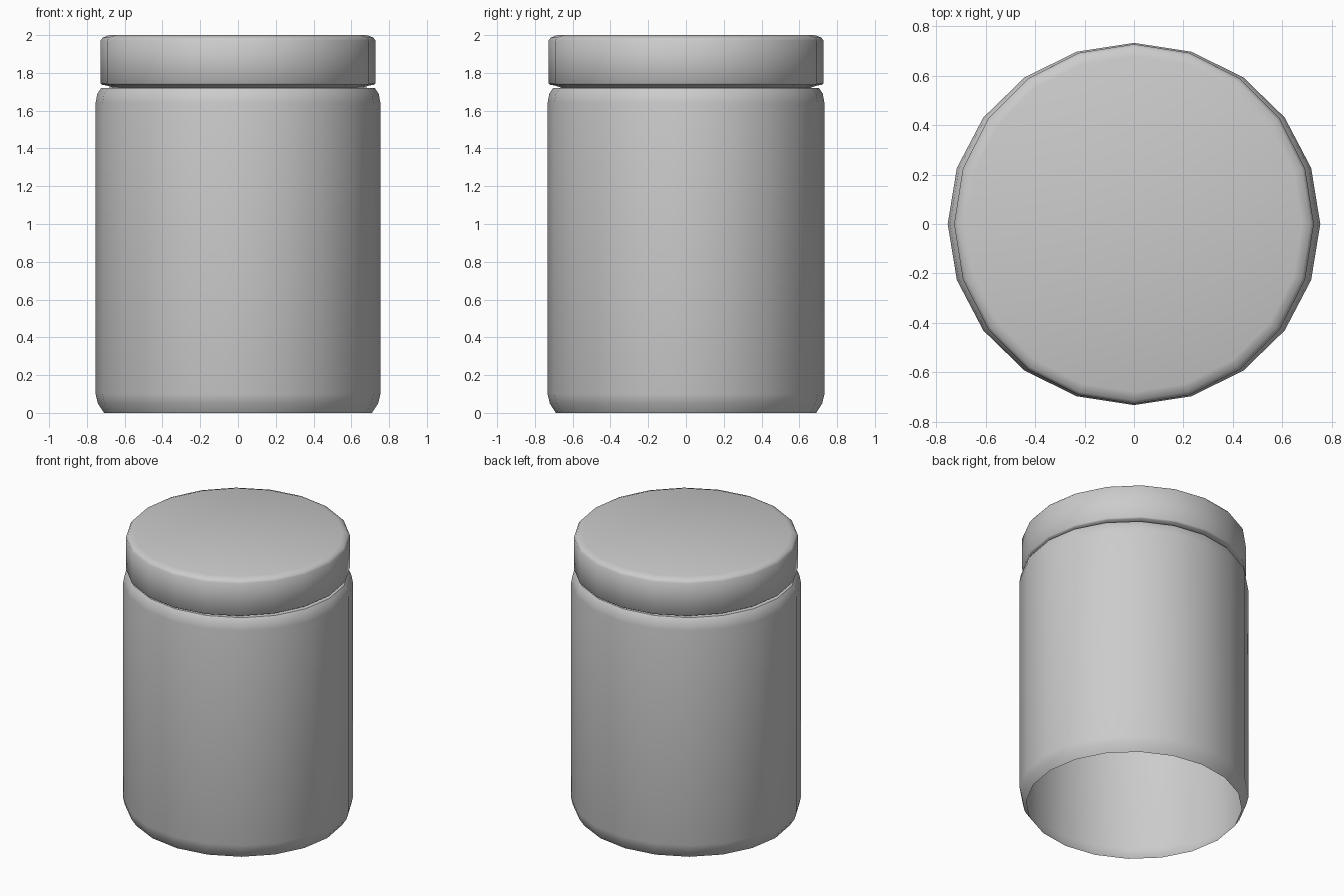
import bpy, bmesh, math

if "Cube" in bpy.data.objects:
    bpy.data.objects.remove(bpy.data.objects["Cube"])

SIDES = 20


def lathe(name, profile, y_scale=1.0, cap_top=False):
    """Revolve a bottom-to-top (radius, z) profile into a 20-sided shell."""
    bm = bmesh.new()
    rings = []
    for r, z in profile:
        ring = []
        for i in range(SIDES):
            a = 2 * math.pi * i / SIDES
            ring.append(bm.verts.new((r * math.cos(a), r * math.sin(a) * y_scale, z)))
        rings.append(ring)
    for low, high in zip(rings, rings[1:]):
        for i in range(SIDES):
            j = (i + 1) % SIDES
            bm.faces.new((low[i], low[j], high[j], high[i]))
    if cap_top:
        bm.faces.new(rings[-1])
    mesh = bpy.data.meshes.new(name)
    bm.to_mesh(mesh)
    bm.free()
    obj = bpy.data.objects.new(name, mesh)
    bpy.context.collection.objects.link(obj)
    bpy.ops.object.select_all(action='DESELECT')
    obj.select_set(True)
    bpy.context.view_layer.objects.active = obj
    bpy.ops.object.shade_smooth_by_angle(angle=math.radians(50))
    return obj


# Jar body: open underneath, rounded foot and shoulder, flat rim under the lid
lathe("jar_body", [
    (0.709, 0.0), (0.742, 0.05), (0.754, 0.10),
    (0.754, 1.64), (0.745, 1.69), (0.724, 1.72), (0.66, 1.722),
], y_scale=0.972)

# Lid: underside slopes in to the rim, soft top edge
lathe("lid", [
    (0.66, 1.722), (0.69, 1.732), (0.72, 1.737), (0.728, 1.745),
    (0.728, 1.972), (0.715, 1.988), (0.68, 2.0),
], cap_top=True)
